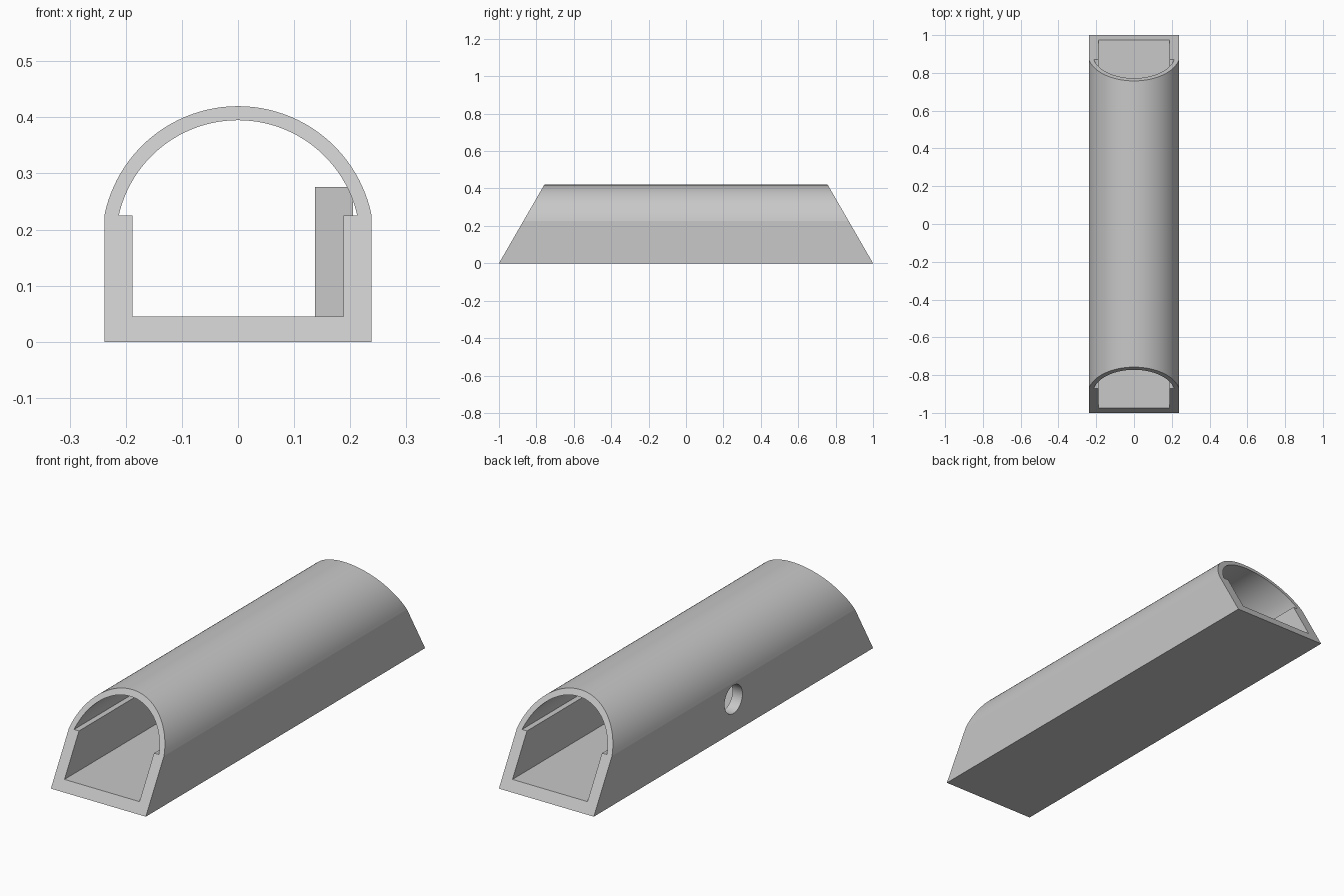
import bpy, bmesh, math
from mathutils import Matrix

if "Cube" in bpy.data.objects:
    bpy.data.objects.remove(bpy.data.objects["Cube"], do_unlink=True)

HALF_W, SPRING_Z, ARC_Z = 0.238, 0.225, 0.177
OUTER_R, INNER_R = 0.243, 0.218
FLOOR_Z, WALL_X = 0.045, 0.188
SLOPE = math.tan(math.radians(30))
STEPS = 48

# Single grey plastic
grey = bpy.data.materials.new("light_grey")
grey.use_nodes = True
color = (0.58, 0.58, 0.58, 1)
grey.diffuse_color = color
grey.node_tree.nodes["Principled BSDF"].inputs["Base Color"].default_value = color


def make_object(name, bm):
    bmesh.ops.recalc_face_normals(bm, faces=bm.faces)
    mesh = bpy.data.meshes.new(name)
    bm.to_mesh(mesh)
    bm.free()
    mesh.materials.append(grey)
    obj = bpy.data.objects.new(name, mesh)
    bpy.context.collection.objects.link(obj)
    return obj


def arch(radius):
    """Roof arc from the right-hand wall top to the left-hand one, as (x, z)."""
    start = math.asin((SPRING_Z - ARC_Z) / radius)
    sweep = math.pi - 2 * start
    angles = [start + sweep * i / STEPS for i in range(STEPS + 1)]
    return [(radius * math.cos(a), ARC_Z + radius * math.sin(a)) for a in angles]


# Housing: arched outer and inner outlines swept between the two raked ends
outer = [(-HALF_W, 0), (HALF_W, 0)] + arch(OUTER_R)
inner = ([(-WALL_X, FLOOR_Z), (WALL_X, FLOOR_Z), (WALL_X, SPRING_Z)]
         + arch(INNER_R) + [(-WALL_X, SPRING_Z)])
bm = bmesh.new()
cap_edges = {-1: [], 1: []}
for outline in (outer, inner):
    rings = {s: [bm.verts.new((x, s * (1 - z * SLOPE), z)) for x, z in outline]
             for s in (-1, 1)}
    count = len(outline)
    for i in range(count):
        j = (i + 1) % count
        bm.faces.new((rings[-1][i], rings[-1][j], rings[1][j], rings[1][i]))
        for s in (-1, 1):
            cap_edges[s].append(bm.edges.get((rings[s][i], rings[s][j])))
for s in (-1, 1):
    bmesh.ops.triangle_fill(bm, edges=cap_edges[s], use_beauty=True)
housing = make_object("housing", bm)

# Round access hole through one side wall
bm = bmesh.new()
bmesh.ops.create_cone(bm, cap_ends=True, segments=64, radius1=0.064, radius2=0.064,
                      depth=0.15, matrix=Matrix.Translation((-0.22, 0, 0.15))
                      @ Matrix.Rotation(math.pi / 2, 4, "Y"))
cutter = make_object("hole_cutter", bm)
cutter.hide_render = True
cut = housing.modifiers.new("access_hole", "BOOLEAN")
cut.operation = "DIFFERENCE"
cut.solver = "EXACT"
cut.object = cutter
bpy.ops.object.select_all(action="DESELECT")
bpy.context.view_layer.objects.active = housing
housing.select_set(True)
bpy.ops.object.modifier_apply(modifier=cut.name)
bpy.data.objects.remove(cutter, do_unlink=True)
bpy.ops.object.shade_smooth_by_angle(angle=math.radians(8))

# Mounting block inside, against the wall facing the hole
bm = bmesh.new()
bmesh.ops.create_cube(bm, size=1, matrix=Matrix.Translation((0.171, 0, 0.158))
                      @ Matrix.Diagonal((0.068, 0.24, 0.236, 1)))
make_object("mounting_block", bm)
